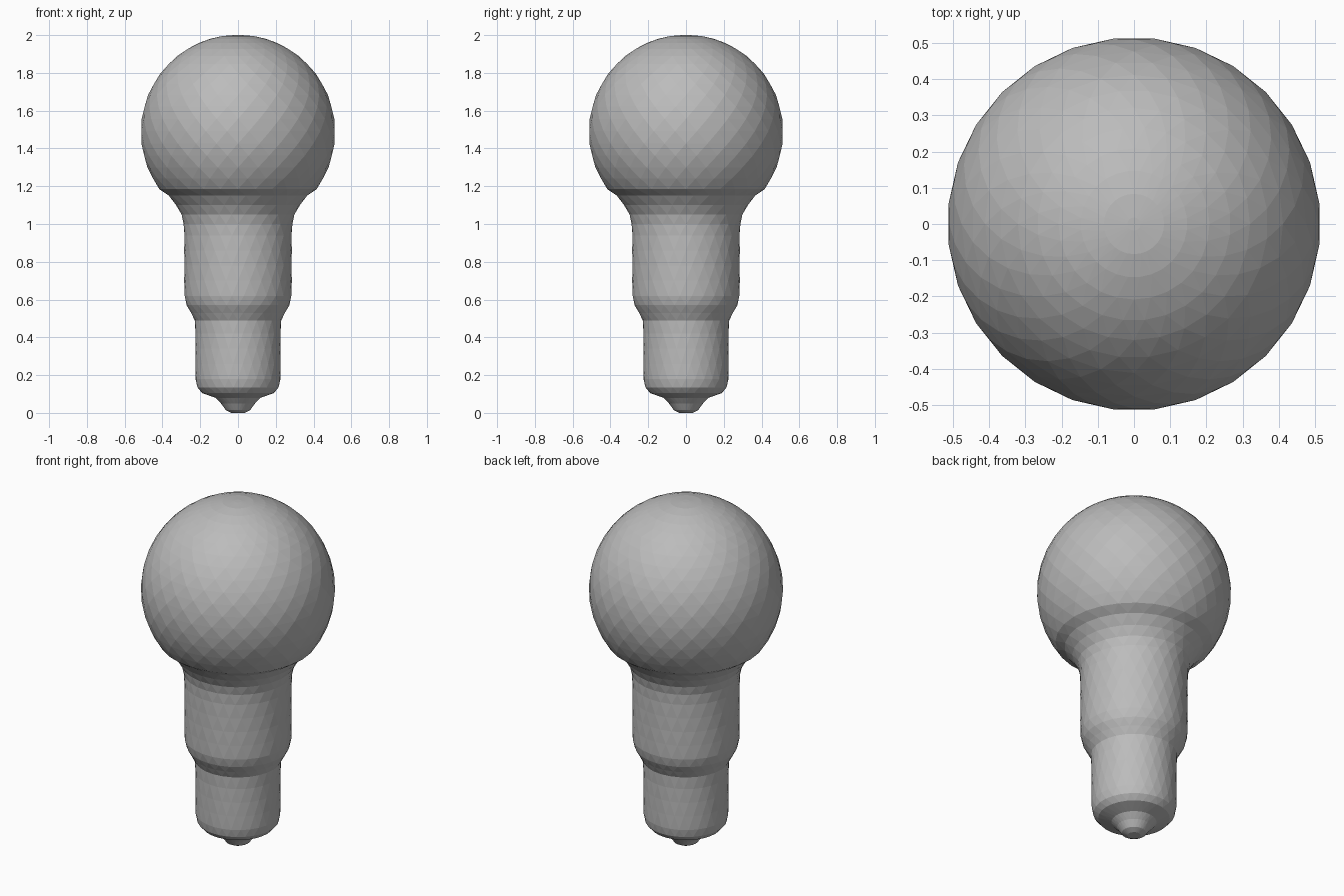
import bpy
import bmesh
import math

cube = bpy.data.objects.get("Cube")
if cube:
    bpy.data.objects.remove(cube, do_unlink=True)

grey = bpy.data.materials.new("plain grey")
grey.use_nodes = True
GREY = (0.5, 0.5, 0.5, 1)
grey.diffuse_color = GREY
grey.node_tree.nodes["Principled BSDF"].inputs["Base Color"].default_value = GREY

SIDES = 28
CENTRE_Z, RADIUS = 1.487, 0.515


def lathe(name, profile, first_ring=0, cap=None):
    """Spin (radius, z) points into staggered rings joined by flat triangles."""
    bm = bmesh.new()
    rings = []
    for i, (r, z) in enumerate(profile):
        shift = 0.5 * ((first_ring + i) % 2)
        angles = [math.tau * (k + shift) / SIDES for k in range(SIDES)]
        rings.append([bm.verts.new((r * math.cos(a), r * math.sin(a), z)) for a in angles])
    for i, (low, high) in enumerate(zip(rings, rings[1:])):
        odd = (first_ring + i) % 2
        for k in range(SIDES):
            n = (k + 1) % SIDES
            if odd:
                bm.faces.new((low[k], high[n], high[k]))
                bm.faces.new((low[k], low[n], high[n]))
            else:
                bm.faces.new((low[k], low[n], high[k]))
                bm.faces.new((low[n], high[n], high[k]))
    if cap == "top":
        bm.faces.new(rings[-1])
    elif cap == "bottom":
        bm.faces.new(reversed(rings[0]))
    mesh = bpy.data.meshes.new(name)
    bm.to_mesh(mesh)
    bm.free()
    mesh.materials.append(grey)
    obj = bpy.data.objects.new(name, mesh)
    bpy.context.collection.objects.link(obj)
    return obj


# Contact tip and the rounded underside of the base
tip = [(0.035, 0), (0.065, 0.015), (0.09, 0.05), (0.12, 0.08), (0.19, 0.105)]
lathe("contact_tip", tip, 0, "bottom")

# Narrow cylindrical base
base = [(0.19, 0.105), (0.216, 0.135), (0.225, 0.18), (0.226, 0.26), (0.226, 0.34),
        (0.226, 0.42), (0.229, 0.49)]
lathe("base", base, len(tip) - 1)

# Collar stepping out into the wider neck
neck = [(0.229, 0.49), (0.25, 0.53), (0.272, 0.57), (0.284, 0.62), (0.285, 0.7),
        (0.285, 0.78), (0.285, 0.86), (0.285, 0.94), (0.288, 1.0), (0.3, 1.05),
        (0.328, 1.1), (0.368, 1.15)]
lathe("neck", neck, len(tip) + len(base) - 2)

# Round glass globe, from the flare up to the crown
STEPS = 18
start = math.radians(-36)
globe = [neck[-1]]
for i in range(STEPS):
    a = start + (math.radians(88) - start) * i / (STEPS - 1)
    globe.append((RADIUS * math.cos(a), CENTRE_Z + RADIUS * math.sin(a)))
globe[-1] = (globe[-1][0], 2.0)
lathe("globe", globe, len(tip) + len(base) + len(neck) - 3, "top")
